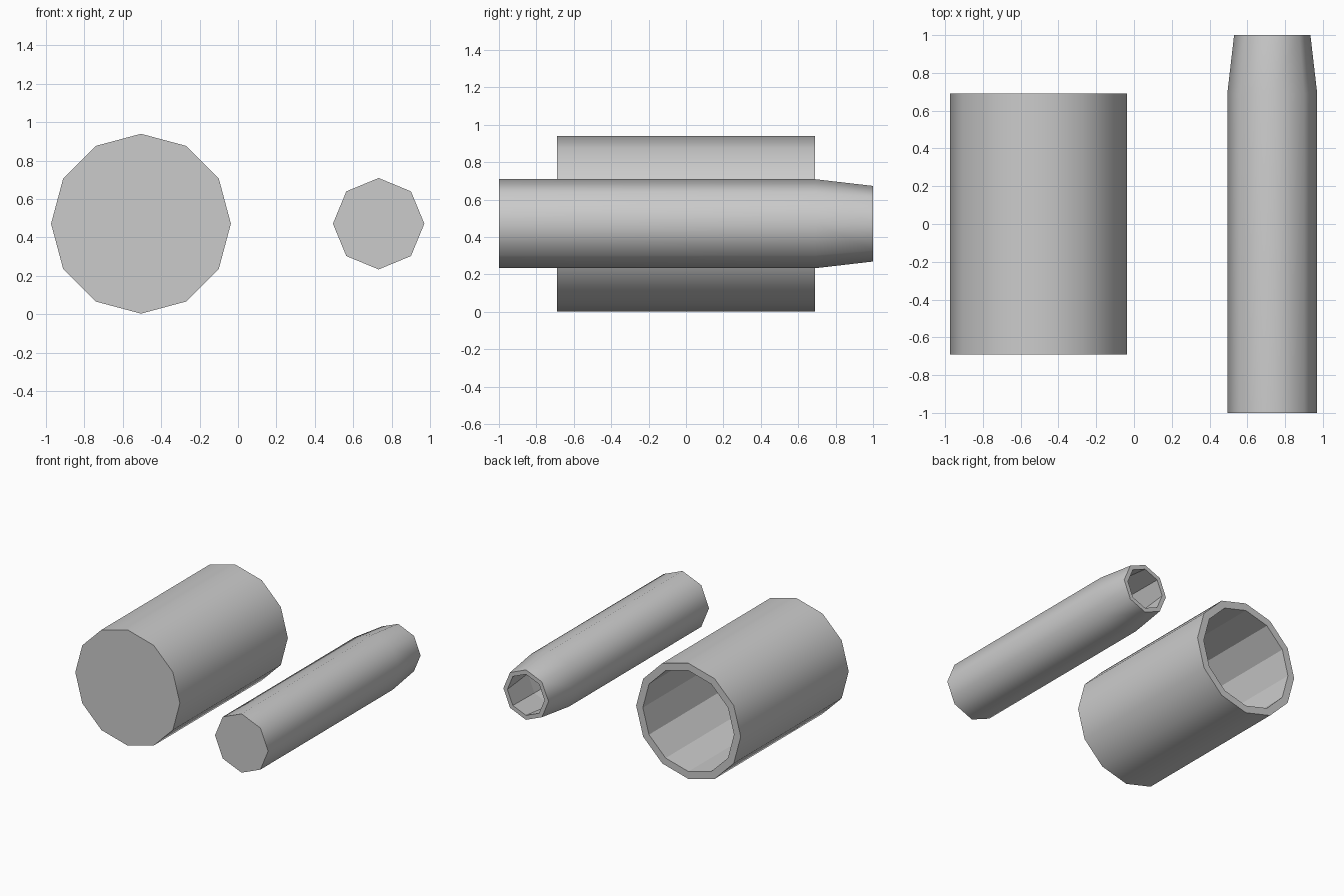
import bpy, bmesh
from math import sin, cos, pi

if "Cube" in bpy.data.objects:
    bpy.data.objects.remove(bpy.data.objects["Cube"])


def hollow_tube(name, x, z, sides, outer, inner):
    """Revolve (y, radius) profiles about a y-parallel axis: closed front, open back."""
    bm = bmesh.new()
    profile = outer + inner
    rings = [[bm.verts.new((x + r * sin(2 * pi * i / sides), y,
                            z + r * cos(2 * pi * i / sides)))
              for i in range(sides)] for y, r in profile]
    # Walls and rim; only the outside is smooth
    for k in range(len(rings) - 1):
        a, b = rings[k], rings[k + 1]
        for i in range(sides):
            j = (i + 1) % sides
            f = bm.faces.new((a[i], a[j], b[j], b[i]))
            f.smooth = k < len(outer) - 1
    # Front cap and inner floor
    bm.faces.new(rings[0])
    bm.faces.new(rings[-1])
    bmesh.ops.recalc_face_normals(bm, faces=bm.faces[:])
    # Crisp edges wherever smooth wall meets a flat face
    for e in bm.edges:
        e.smooth = all(f.smooth for f in e.link_faces)
    mesh = bpy.data.meshes.new(name)
    bm.to_mesh(mesh)
    bm.free()
    obj = bpy.data.objects.new(name, mesh)
    bpy.context.collection.objects.link(obj)
    return obj


# Wide twelve-sided tube
hollow_tube("wide_tube", -0.505, 0.471, 12,
            [(-0.69, 0.468), (0.69, 0.468)],
            [(0.69, 0.408), (-0.63, 0.408)])

# Narrow eight-sided tube with tapered mouth
hollow_tube("narrow_tube", 0.732, 0.471, 8,
            [(-1.0, 0.238), (0.69, 0.238), (1.0, 0.202)],
            [(1.0, 0.166), (0.69, 0.2), (-0.96, 0.2)])
